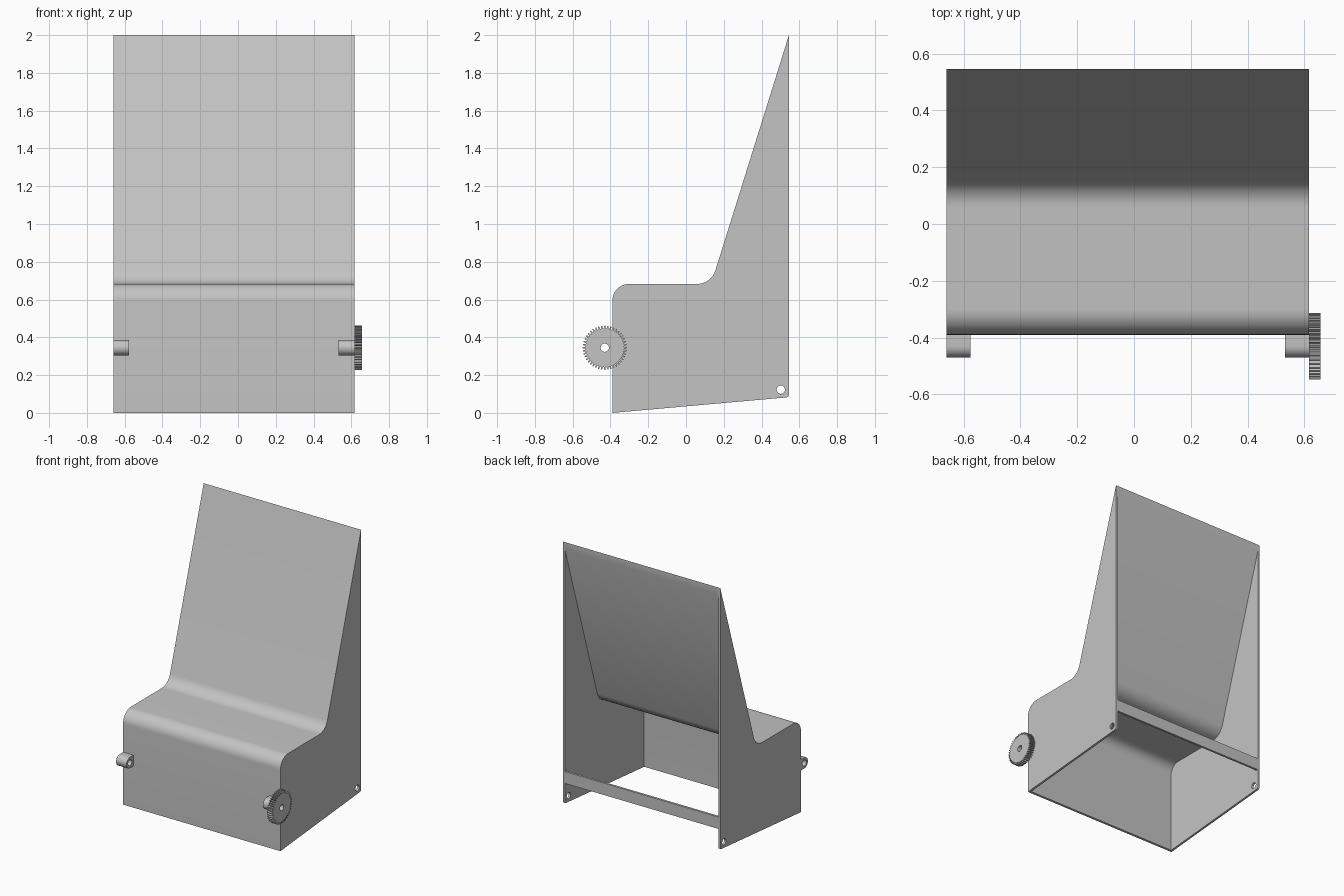
import bpy, bmesh
from math import sin, cos, pi, radians
from mathutils import Vector, Matrix

cube = bpy.data.objects.get("Cube")
if cube:
    bpy.data.objects.remove(cube)

grey = bpy.data.materials.new("plain_grey")
grey.use_nodes = True
COLOUR = (0.55, 0.55, 0.55, 1)
grey.diffuse_color = COLOUR
grey.node_tree.nodes["Principled BSDF"].inputs["Base Color"].default_value = COLOUR

# Local x, y, z of a flat profile become world y, z, x
SIDEWAYS = Matrix(((0, 0, 1, 0), (1, 0, 0, 0), (0, 1, 0, 0), (0, 0, 0, 1)))


def circle(centre, r, n=32):
    return [(centre[0] + r * cos(2 * pi * i / n), centre[1] + r * sin(2 * pi * i / n))
            for i in range(n)]


def rounded(corners, steps=10):
    """Closed outline from (y, z, fillet radius) corners."""
    out = []
    for i, (y, z, r) in enumerate(corners):
        p = Vector((y, z))
        if not r:
            out.append(p)
            continue
        a = (Vector(corners[i - 1][:2]) - p).normalized()
        b = (Vector(corners[(i + 1) % len(corners)][:2]) - p).normalized()
        half = a.angle(b) / 2
        mid = p + (a + b).normalized() * r / sin(half)
        start = p + a * r * cos(half) / sin(half) - mid
        end = p + b * r * cos(half) / sin(half) - mid
        sweep = start.angle_signed(end)
        for k in range(steps + 1):
            t = -sweep * k / steps
            out.append(mid + Vector((start.x * cos(t) - start.y * sin(t),
                                     start.x * sin(t) + start.y * cos(t))))
    return out


def plate(name, x0, x1, outline, holes=()):
    """Extrude a (y, z) outline with holes from x0 to x1."""
    curve = bpy.data.curves.new(name, "CURVE")
    curve.dimensions = "2D"
    curve.fill_mode = "BOTH"
    curve.extrude = (x1 - x0) / 2
    for loop in (outline, *holes):
        spline = curve.splines.new("POLY")
        spline.points.add(len(loop) - 1)
        for point, (y, z) in zip(spline.points, loop):
            point.co = (y, z, 0, 1)
        spline.use_cyclic_u = True
    temp = bpy.data.objects.new(name + "_profile", curve)
    bpy.context.collection.objects.link(temp)
    mesh = bpy.data.meshes.new_from_object(temp.evaluated_get(
        bpy.context.evaluated_depsgraph_get()))
    bpy.data.objects.remove(temp)
    mesh.transform(Matrix.Translation(((x0 + x1) / 2, 0, 0)) @ SIDEWAYS)
    bm = bmesh.new()
    bm.from_mesh(mesh)
    bmesh.ops.remove_doubles(bm, verts=bm.verts, dist=1e-5)
    bmesh.ops.recalc_face_normals(bm, faces=bm.faces)
    bm.to_mesh(mesh)
    bm.free()
    mesh.shade_smooth()
    mesh.set_sharp_from_angle(angle=radians(30))
    mesh.materials.clear()
    mesh.materials.append(grey)
    obj = bpy.data.objects.new(name, mesh)
    bpy.context.collection.objects.link(obj)
    return obj


LEFT, RIGHT = 0.617, -0.66
FRONT, BACK = -0.39, 0.545
T = 0.016            # wall thickness
SEAT, TOP, SLOPE = 0.683, 2.0, 3.2
DROP = T * (1 + SLOPE ** 2) ** 0.5


def slope_y(z, top):
    return BACK - (top - z) / SLOPE


# Side panels with a pivot hole near the lower back corner
side = rounded([(FRONT, 0, 0), (FRONT, SEAT, 0.09), (slope_y(SEAT, TOP), SEAT, 0.1),
                (BACK, TOP, 0), (BACK, 0.083, 0.015)])
pivot = circle((0.502, 0.123), 0.022)
plate("left_side_panel", LEFT - T, LEFT, side, [pivot])
plate("right_side_panel", RIGHT, RIGHT + T, side, [pivot])

# Bent sheet forming the front, shelf and sloping face
inner = SEAT - T
sheet = rounded([(FRONT, 0, 0), (FRONT, SEAT, 0.09), (slope_y(SEAT, TOP), SEAT, 0.1),
                 (BACK, TOP, 0), (BACK, TOP - DROP, 0),
                 (slope_y(inner, TOP - DROP), inner, 0.1 + T),
                 (FRONT + T, inner, 0.09 - T), (FRONT + T, 0.0015, 0)])
plate("front_sheet", RIGHT + T, LEFT - T, sheet)

# Cross bar joining the sides at the back
plate("back_cross_bar", RIGHT + T, LEFT - T,
      [(BACK - T, 0.23), (BACK, 0.23), (BACK, 0.317), (BACK - T, 0.317)])

# Round-nosed lugs on the front
AXLE = (-0.43, 0.345)
R = 0.04
lug = [(FRONT, AXLE[1] - R), (FRONT, AXLE[1] + R)]
lug += [(AXLE[0] - R * sin(pi * i / 16), AXLE[1] + R * cos(pi * i / 16)) for i in range(17)]
bore = circle(AXLE, 0.022)
plate("right_lug", RIGHT, RIGHT + 0.084, lug, [bore])
plate("left_lug", LEFT - 0.086, LEFT, lug, [bore])

# Toothed wheel on the left lug
TEETH = 44
gear = []
for i in range(TEETH):
    for offset, r in ((-0.32, 0.102), (-0.16, 0.117), (0.16, 0.117), (0.32, 0.102)):
        a = 2 * pi * (i + offset) / TEETH
        gear.append((AXLE[0] + r * cos(a), AXLE[1] + r * sin(a)))
plate("gear_wheel", LEFT, LEFT + 0.04, gear, [bore])
